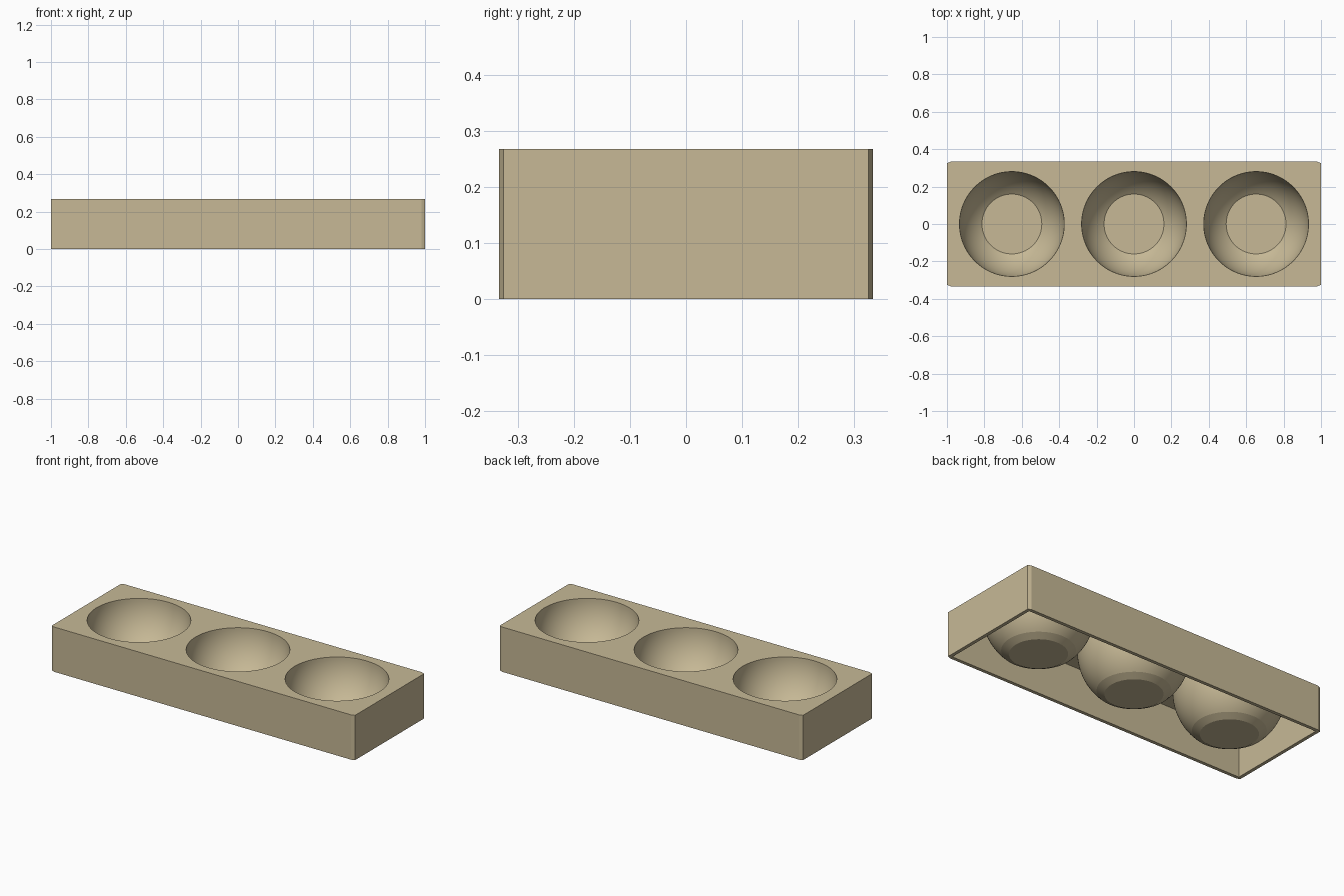
import bpy, bmesh, math

cube = bpy.data.objects.get("Cube")
if cube:
    bpy.data.objects.remove(cube, do_unlink=True)

HALF_X, HALF_Y, HEIGHT, WALL = 1.0, 0.333, 0.267, 0.02
RIM, FLOOR_R, FLOOR_Z = 0.28, 0.16, 0.03
CUP_X = (-0.653, 0.0, 0.653)
SEGMENTS = 96

tan = bpy.data.materials.new("tan")
tan.use_nodes = True
color = (0.57, 0.485, 0.305, 1)
tan.diffuse_color = color
tan.node_tree.nodes["Principled BSDF"].inputs["Base Color"].default_value = color


def make_object(name, bm):
    bmesh.ops.recalc_face_normals(bm, faces=bm.faces)
    mesh = bpy.data.meshes.new(name)
    bm.to_mesh(mesh)
    bm.free()
    mesh.materials.append(tan)
    obj = bpy.data.objects.new(name, mesh)
    bpy.context.collection.objects.link(obj)
    return obj


def prism(name, outline, z0, z1):
    bm = bmesh.new()
    face = bm.faces.new([bm.verts.new((x, y, z0)) for x, y in outline])
    top = bmesh.ops.extrude_face_region(bm, geom=[face])["geom"]
    for v in top:
        if isinstance(v, bmesh.types.BMVert):
            v.co.z = z1
    return make_object(name, bm)


def lathe(name, profile, x):
    bm = bmesh.new()
    verts = [bm.verts.new((r, 0, z)) for r, z in profile]
    edges = [bm.edges.new(pair) for pair in zip(verts, verts[1:])]
    bmesh.ops.spin(bm, geom=verts + edges, cent=(0, 0, 0), axis=(0, 0, 1),
                   angle=math.tau, steps=SEGMENTS, use_merge=True)
    bmesh.ops.remove_doubles(bm, verts=bm.verts, dist=0.0001)
    obj = make_object(name, bm)
    obj.location.x = x
    return obj


def activate(obj):
    bpy.ops.object.select_all(action="DESELECT")
    obj.select_set(True)
    bpy.context.view_layer.objects.active = obj


def cut(target, cutter):
    cutter.hide_render = True
    mod = target.modifiers.new("cut", "BOOLEAN")
    mod.operation = "DIFFERENCE"
    mod.solver = "EXACT"
    mod.object = cutter
    activate(target)
    bpy.ops.object.modifier_apply(modifier=mod.name)
    bpy.data.objects.remove(cutter, do_unlink=True)


# Tray block with small corner chamfers
corner = [(HALF_X, HALF_Y - 0.008), (HALF_X - 0.02, HALF_Y)]
outline = (corner + [(-x, y) for x, y in reversed(corner)]
           + [(-x, -y) for x, y in corner]
           + [(x, -y) for x, y in reversed(corner)])
tray = prism("tray", outline, 0, HEIGHT)

# Hollow underside
ix, iy = HALF_X - WALL, HALF_Y - WALL
cavity = [(ix, iy), (-ix, iy), (-ix, -iy), (ix, -iy)]
cut(tray, prism("cavity_cutter", cavity, -0.1, HEIGHT - WALL))

# Round openings in the top plate
for x in CUP_X:
    hole = [(0, 0.1), (RIM, 0.1), (RIM, 0.4), (0, 0.4)]
    cut(tray, lathe("hole_cutter", hole, x))

# Bowl cups: curved inside with a flat floor, curved outside with a bevelled foot
depth = HEIGHT - FLOOR_Z
bend = math.acos(FLOOR_R / RIM)
inner = []
for i in range(17):
    a = bend * (1 - i / 16)
    inner.append((RIM * math.cos(a), HEIGHT - depth * math.sin(a) / math.sin(bend)))
outer = []
side_bend = math.acos(0.196 / 0.298)
for i in range(17):
    a = side_bend * i / 16
    z = HEIGHT - 0.01 - (HEIGHT - 0.032) * math.sin(a) / math.sin(side_bend)
    outer.append((0.298 * math.cos(a), z))
profile = [(0, FLOOR_Z)] + inner + outer + [(0.155, 0), (0, 0)]
cups = [lathe(name + "_cup", profile, x)
        for name, x in zip(("right", "middle", "left"), CUP_X)]

for obj in cups:
    activate(obj)
    bpy.ops.object.shade_smooth_by_angle(angle=math.radians(12))
activate(tray)
bpy.ops.object.shade_smooth_by_angle(angle=math.radians(12))
